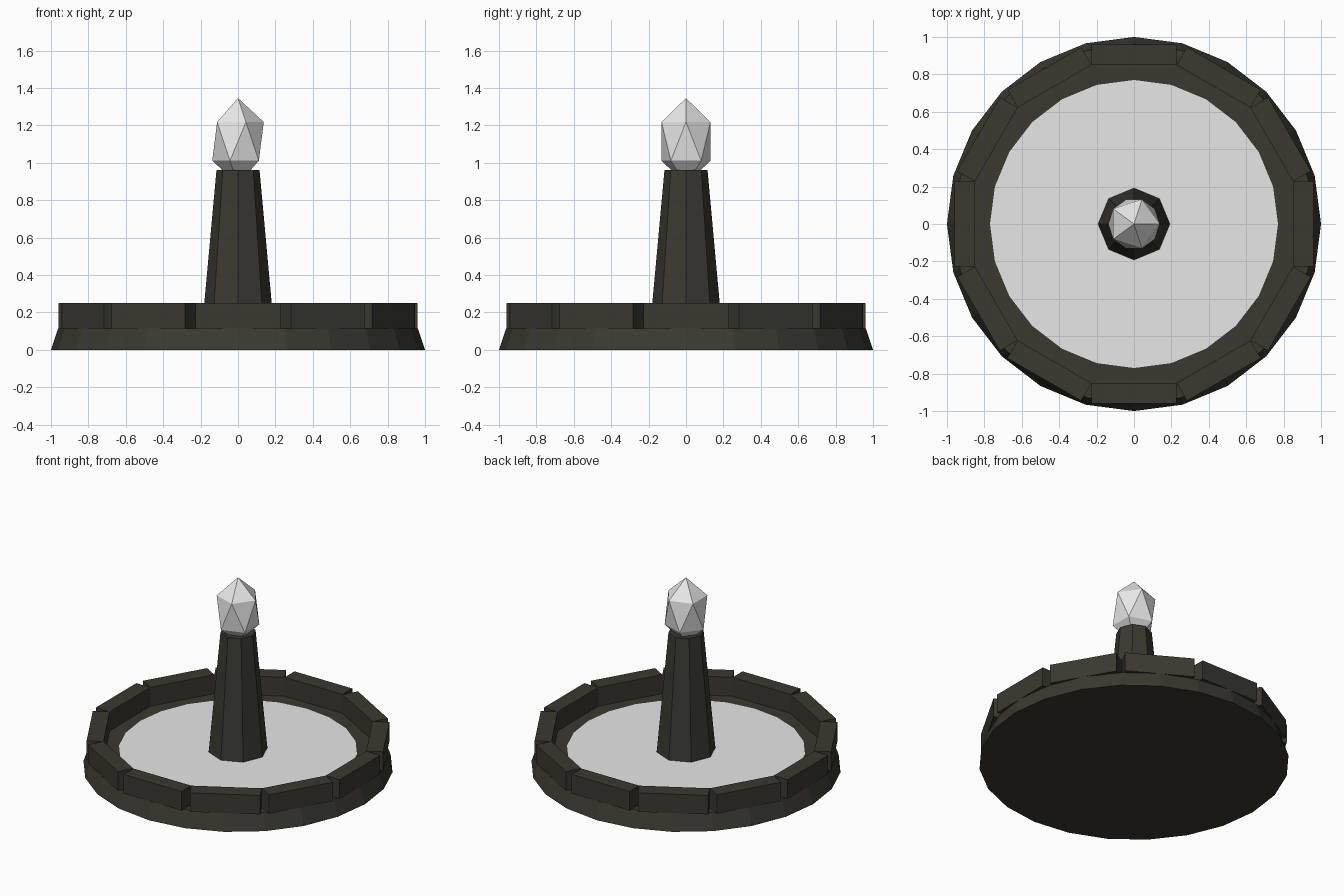
import bpy, math
from mathutils import Matrix

if "Cube" in bpy.data.objects:
    bpy.data.objects.remove(bpy.data.objects["Cube"])


def material(name, rgb):
    m = bpy.data.materials.new(name)
    m.diffuse_color = (*rgb, 1.0)
    m.use_nodes = True
    m.node_tree.nodes["Principled BSDF"].inputs["Base Color"].default_value = m.diffuse_color
    return m


STONE = material("dark stone", (0.042, 0.041, 0.030))
PALE = material("pale grey", (0.8, 0.8, 0.8))


def finish(name, mat):
    ob = bpy.context.object
    ob.name = name
    ob.data.materials.append(mat)
    return ob


def frustum(name, sides, r1, r2, z0, z1, mat):
    bpy.ops.mesh.primitive_cone_add(vertices=sides, radius1=r1, radius2=r2,
                                    depth=z1 - z0, location=(0, 0, (z0 + z1) / 2))
    return finish(name, mat)


# Flared round plinth
frustum("base", 24, 1.0, 0.962, 0.0, 0.115, STONE)

# Flat pool surface lying on the plinth
bpy.ops.mesh.primitive_circle_add(vertices=24, radius=0.77, fill_type='NGON',
                                  location=(0, 0, 0.119))
finish("water", PALE)

# Twelve straight rim blocks whose inner corners touch
inner, outer, z0, z1 = 0.85, 0.96, 0.115, 0.25
width = 2 * inner * math.tan(math.pi / 12)
for i in range(12):
    a = i * math.pi / 6
    r = (inner + outer) / 2
    bpy.ops.mesh.primitive_cube_add(
        size=1, location=(r * math.cos(a), r * math.sin(a), (z0 + z1) / 2),
        rotation=(0, 0, a))
    ob = finish(f"rim_block_{i + 1}", STONE)
    ob.data.transform(Matrix.Diagonal((outer - inner, width, z1 - z0, 1)))

# Tapered octagonal pillar
frustum("pillar", 8, 0.193, 0.115, 0.11, 0.963, STONE)

# Stretched faceted crystal resting in the pillar top
bpy.ops.mesh.primitive_ico_sphere_add(subdivisions=1, radius=1, location=(0, 0, 1.115))
crystal = finish("crystal", PALE)
crystal.data.transform(Matrix.Diagonal((0.154, 0.154, 0.231, 1)))
